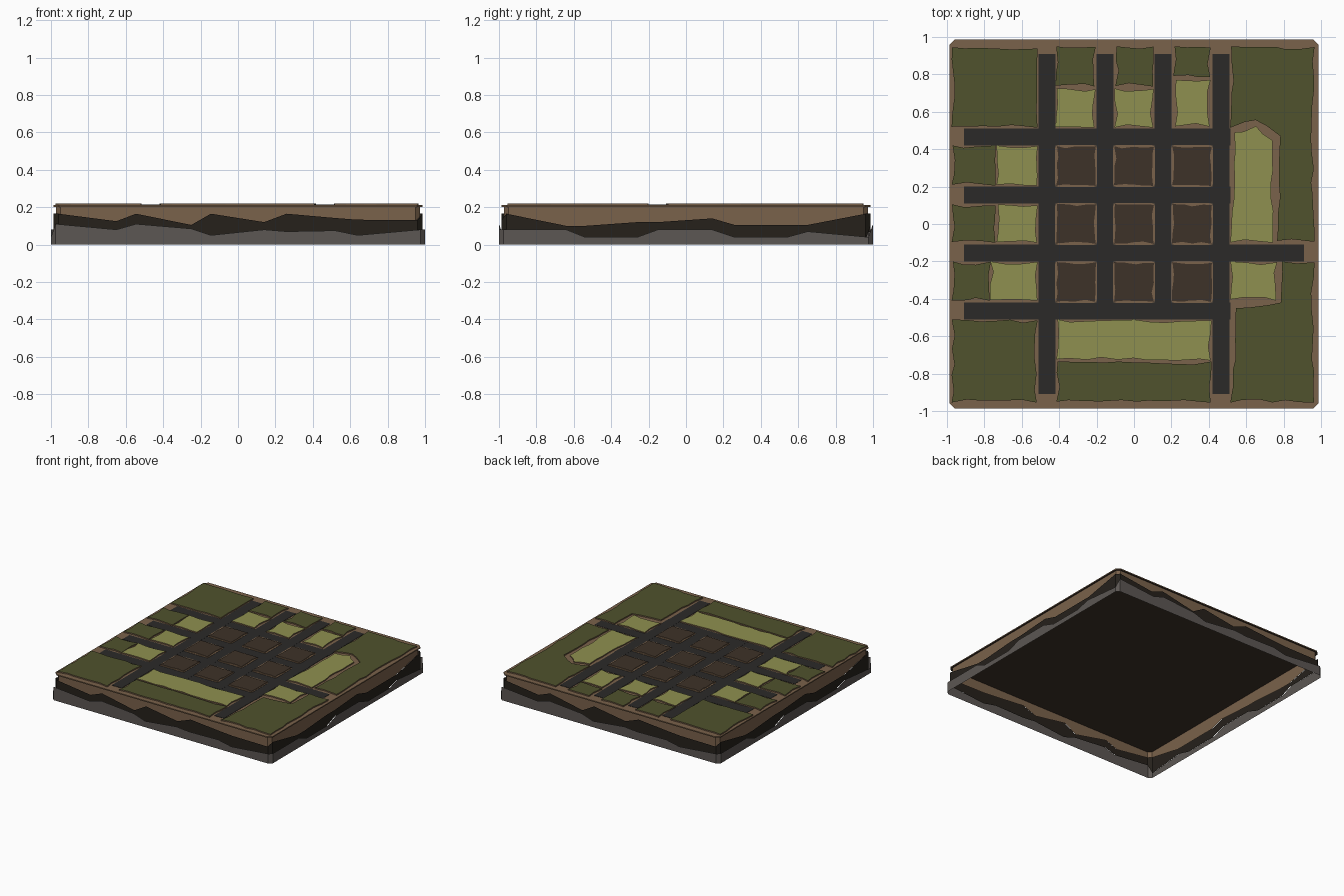
import bpy, bmesh, math, random
from mathutils import Vector

if "Cube" in bpy.data.objects:
    bpy.data.objects.remove(bpy.data.objects["Cube"])

random.seed(4)

def mat(name, r, g, b):
    m = bpy.data.materials.new(name)
    m.diffuse_color = (r, g, b, 1)
    m.use_nodes = True
    m.node_tree.nodes["Principled BSDF"].inputs["Base Color"].default_value = m.diffuse_color
    return m

SOIL = mat("soil", .195, .122, .07)
DARK = mat("dark_earth", .019, .015, .011)
ROCK = mat("rock", .107, .095, .087)
ROAD = mat("road", .024, .023, .022)
PLOT = mat("plot", .048, .032, .021)
GRASS = mat("grass", .08, .084, .026)
LIGHT = mat("light_grass", .275, .279, .08)

def make(name, bm, *mats):
    me = bpy.data.meshes.new(name)
    bm.normal_update()
    bm.to_mesh(me)
    bm.free()
    ob = bpy.data.objects.new(name, me)
    bpy.context.collection.objects.link(ob)
    for m in mats:
        me.materials.append(m)
    return ob

def prism(bm, pts, z0, z1, top=0, side=0, bottom=0):
    lo = [bm.verts.new((x, y, z0)) for x, y in pts]
    hi = [bm.verts.new((x, y, z1)) for x, y in pts]
    bm.faces.new(hi).material_index = top
    bm.faces.new(lo[::-1]).material_index = bottom
    n = len(pts)
    for i in range(n):
        j = (i + 1) % n
        bm.faces.new((lo[i], lo[j], hi[j], hi[i])).material_index = side

def rect(x0, y0, x1, y1):
    return [(x0, y0), (x1, y0), (x1, y1), (x0, y1)]

def chamfered(x0, y0, x1, y1, c):
    return [(x0 + c, y0), (x1 - c, y0), (x1, y0 + c), (x1, y1 - c),
            (x1 - c, y1), (x0 + c, y1), (x0, y1 - c), (x0, y0 + c)]

def ragged(pts, step=.08, amp=.018):
    # walk the outline and push points slightly inward
    out = []
    for i, p in enumerate(pts):
        a, b = Vector(p), Vector(pts[(i + 1) % len(pts)])
        d = b - a
        nrm = Vector((-d.y, d.x)).normalized()
        n = max(2, round(d.length / step))
        for k in range(n):
            t = (k + (random.uniform(-.25, .25) if k else 0)) / n
            q = a + d * t + nrm * random.uniform(0, amp) * (1 if k else .4)
            out.append(q[:])
    return out

# Ragged strata around the four sides: (position, rock top, dark earth top)
FRONT = [(-1, .11, .165), (-.65, .08, .125), (-.545, .11, .165), (-.25, .085, .105),
         (-.145, .05, .165), (.14, .08, .12), (.26, .07, .165), (.52, .075, .142),
         (.64, .05, .133), (1, .08, .13)]
RIGHT = [(-1, .08, .165), (-.64, .08, .10), (-.54, .04, .10), (-.26, .04, .12),
         (-.15, .08, .12), (.14, .08, .14), (.26, .04, .105), (.54, .04, .105),
         (.65, .07, .105), (1, .04, .165)]
SIDES = [FRONT, RIGHT, FRONT, RIGHT]

def stratum(name, half, low, high, m):
    bm = bmesh.new()
    ring = []
    for k, side in enumerate(SIDES):
        c, s = round(math.cos(k * math.pi / 2)), round(math.sin(k * math.pi / 2))
        for t, rock, dark in side:
            u, v = max(-half + .025, min(half - .025, t)), -half
            x, y = u * c - v * s, u * s + v * c
            ring.append((bm.verts.new((x, y, low(rock, dark))),
                         bm.verts.new((x, y, high(rock, dark)))))
    for i, (a, b) in enumerate(ring):
        c, d = ring[(i + 1) % len(ring)]
        bm.faces.new((a, c, d, b))
    make(name, bm, m)

stratum("rock_layer", 1.0, lambda r, d: 0, lambda r, d: r, ROCK)
stratum("dark_earth_layer", .986, lambda r, d: r - .012, lambda r, d: d, DARK)
stratum("soil_layer", .974, lambda r, d: d - .012, lambda r, d: .205, SOIL)

# Top slab with a small lip, dark underside
bm = bmesh.new()
prism(bm, chamfered(-.987, -.987, .987, .987, .03), .202, .211, 0, 0, 1)
make("ground_slab", bm, SOIL, PLOT)

# Road grid
G = [-.465, -.155, .155, .465]
bm = bmesh.new()
for i, g in enumerate(G):
    bottom = -.91 if i in (0, 3) else -.51
    right = .91 if i == 1 else .515
    prism(bm, rect(g - .045, bottom, g + .045, .91), .208, .2135)
    prism(bm, rect(-.91, g - .045, right, g + .045), .208, .2130)
make("roads", bm, ROAD)

# Centre blocks with cut corners and ragged dark plots
bm = bmesh.new()
for cx in (-.31, 0, .31):
    for cy in (-.31, 0, .31):
        prism(bm, chamfered(cx - .112, cy - .112, cx + .112, cy + .112, .015), .208, .2155)
make("centre_blocks", bm, SOIL)
bm = bmesh.new()
for cx in (-.31, 0, .31):
    for cy in (-.31, 0, .31):
        prism(bm, ragged(rect(cx - .106, cy - .106, cx + .106, cy + .106), .05, .012),
              .21, .2205, 0, 1)
make("centre_plots", bm, PLOT, SOIL)

# Grass patches: green tops on soil edges
dark_patches = [rect(*r) for r in (
    (-.975, .515, -.515, .945), (-.42, .735, -.205, .95), (-.10, .735, .105, .95),
    (.21, .785, .41, .95), (-.975, .205, -.74, .42), (-.975, -.10, -.74, .105),
    (-.975, -.41, -.765, -.2), (-.975, -.955, -.515, -.51), (-.415, -.955, .415, -.735))]
dark_patches += [
    [(.515, .51), (.65, .555), (.775, .47), (.765, -.095), (.965, -.095), (.965, .95), (.515, .95)],
    [(.515, -.955), (.965, -.955), (.965, -.2), (.785, -.2), (.785, -.42), (.54, -.45)]]
light_patches = [rect(*r) for r in (
    (-.42, .515, -.205, .725), (-.105, .515, .105, .725), (.22, .52, .41, .77),
    (-.735, .205, -.515, .42), (-.735, -.10, -.515, .105), (-.77, -.41, -.515, -.2),
    (-.415, -.73, .415, -.51), (.515, -.41, .765, -.2))]
light_patches.append([(.515, -.10), (.745, -.10), (.745, .45), (.65, .53), (.53, .49)])

for name, patches, m in (("dark_grass_patches", dark_patches, GRASS),
                         ("light_grass_patches", light_patches, LIGHT)):
    bm = bmesh.new()
    for p in patches:
        prism(bm, ragged(p), .209, .2205, 0, 1)
    make(name, bm, m, SOIL)
